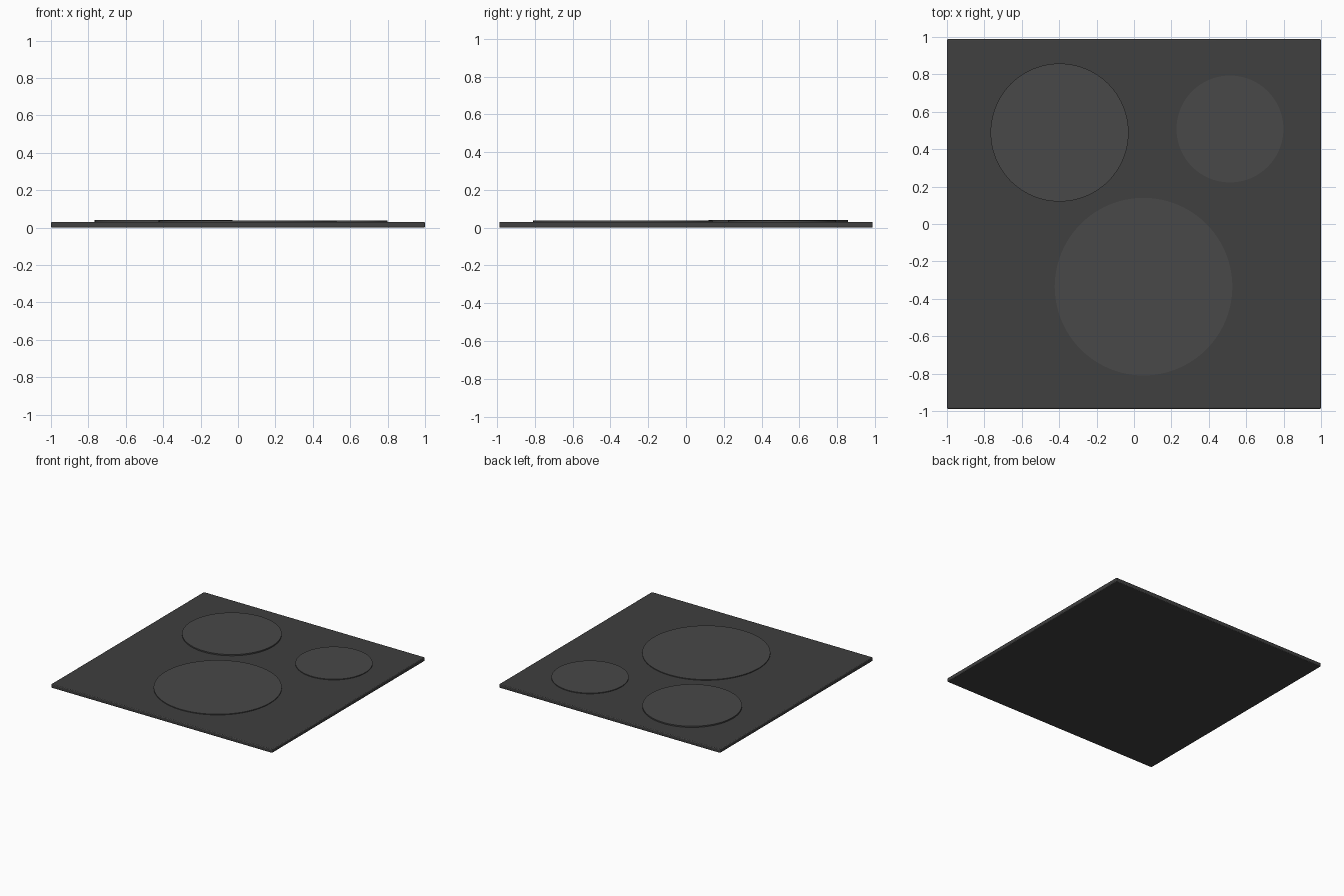
import bpy

if "Cube" in bpy.data.objects:
    bpy.data.objects.remove(bpy.data.objects["Cube"])

PLATE_TOP = 0.031

# Square glass plate with slightly softened edges
bpy.ops.mesh.primitive_cube_add(size=1, location=(0, 0, PLATE_TOP / 2))
plate = bpy.context.object
plate.name = "hob_plate"
plate.scale = (2.0, 1.976, PLATE_TOP)
bpy.ops.object.transform_apply(location=False, rotation=False, scale=True)
bevel = plate.modifiers.new("soft_edges", "BEVEL")
bevel.width = 0.006
bevel.segments = 2
bpy.ops.object.shade_smooth_by_angle()

mat = bpy.data.materials.new("dark_glass")
mat.diffuse_color = (0.05, 0.05, 0.05, 1)
mat.use_nodes = True
mat.node_tree.nodes["Principled BSDF"].inputs["Base Color"].default_value = mat.diffuse_color
plate.data.materials.append(mat)
zone_mat = bpy.data.materials.new("zone_grey")
zone_mat.diffuse_color = (0.065, 0.065, 0.065, 1)
zone_mat.use_nodes = True
zone_mat.node_tree.nodes["Principled BSDF"].inputs["Base Color"].default_value = zone_mat.diffuse_color


def cooking_zone(name, x, y, radius, top):
    bottom = 0.02
    bpy.ops.mesh.primitive_cylinder_add(
        vertices=96, radius=radius, depth=top - bottom,
        location=(x, y, (top + bottom) / 2))
    zone = bpy.context.object
    zone.name = name
    zone.data.materials.append(zone_mat)
    bpy.ops.object.shade_smooth_by_angle()


# Raised round cooking zones
cooking_zone("rear_left_zone", -0.398, 0.489, 0.369, 0.041)
cooking_zone("rear_right_zone", 0.513, 0.508, 0.286, 0.037)
cooking_zone("front_zone", 0.051, -0.335, 0.475, 0.037)
